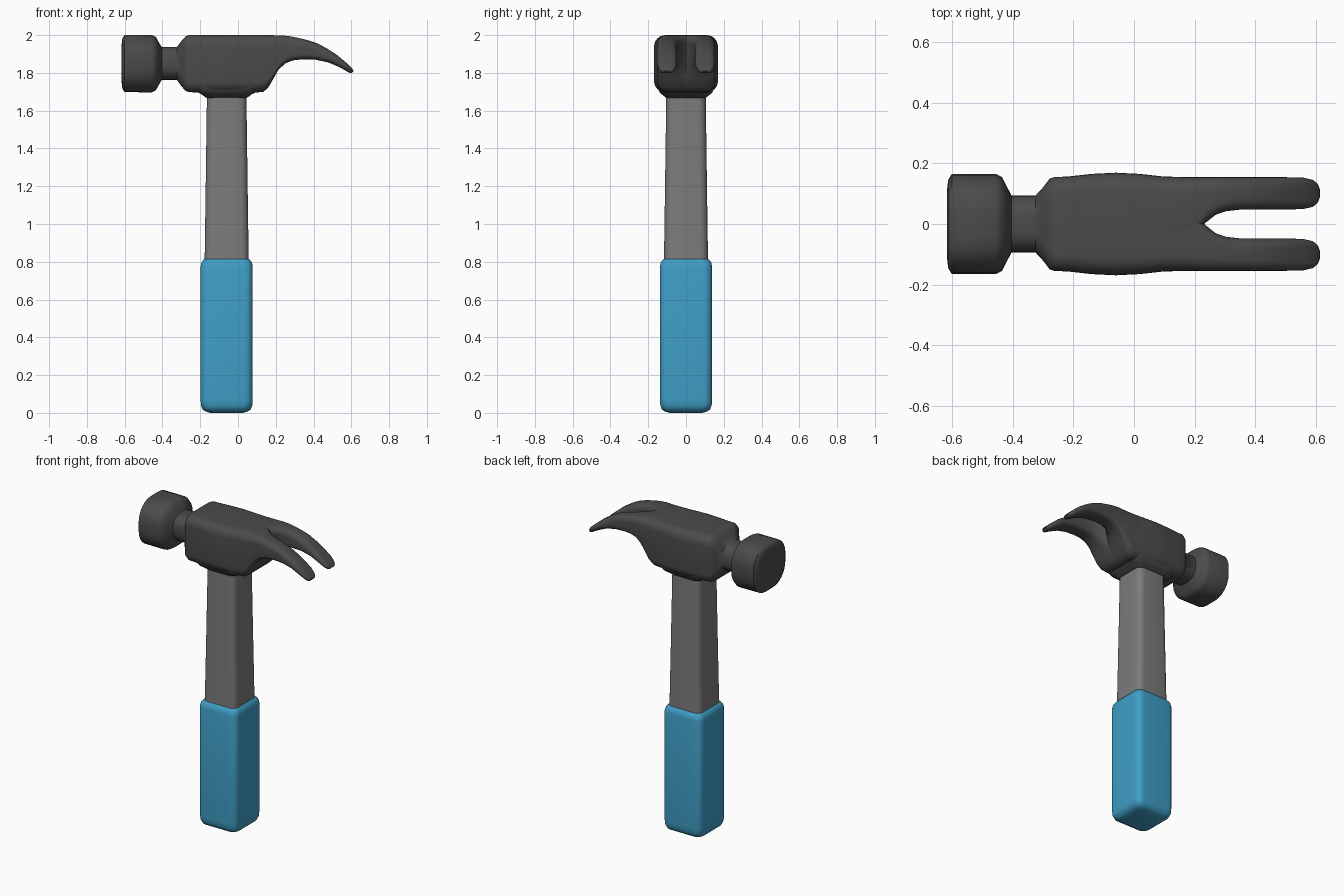
import bpy, bmesh, math
from mathutils import Vector as V


def material(name, rgb):
    m = bpy.data.materials.new(name)
    m.diffuse_color = (*rgb, 1)
    return m


def ring(c, u, v, r, n=6):
    """Rounded rectangle around c with half-axes u and v and corner radius r."""
    a, b = u.length, v.length
    un, vn = u.normalized(), v.normalized()
    ra, rb = min(r, a * 0.98), min(r, b * 0.98)
    pts = []
    for k, (su, sv) in enumerate([(1, 1), (-1, 1), (-1, -1), (1, -1)]):
        for i in range(n + 1):
            t = (k + i / n) * math.pi / 2
            pts.append(c + un * (su * (a - ra) + ra * math.cos(t))
                       + vn * (sv * (b - rb) + rb * math.sin(t)))
    return pts


def loft(name, rings, mat, mirror=False):
    """Skin a series of rings and cap both ends."""
    bm = bmesh.new()
    loops = [[bm.verts.new(p) for p in r] for r in rings]
    n = len(loops[0])
    for a, b in zip(loops, loops[1:]):
        for i in range(n):
            bm.faces.new((a[i], a[(i + 1) % n], b[(i + 1) % n], b[i]))
    bm.faces.new(loops[0])
    bm.faces.new(loops[-1])
    bmesh.ops.recalc_face_normals(bm, faces=bm.faces)
    me = bpy.data.meshes.new(name)
    bm.to_mesh(me)
    bm.free()
    me.materials.append(mat)
    ob = bpy.data.objects.new(name, me)
    bpy.context.collection.objects.link(ob)
    bpy.ops.object.select_all(action='DESELECT')
    ob.select_set(True)
    bpy.context.view_layer.objects.active = ob
    bpy.ops.object.shade_smooth_by_angle(angle=math.radians(55))
    if mirror:
        m = ob.modifiers.new("mirror", 'MIRROR')
        m.use_axis = (False, True, False)
        m.use_mirror_merge = False
    return ob


def upright(name, rows, mat):
    """Rows of (z, half x, half y, corner radius) about the handle axis."""
    return loft(name, [ring(V((-0.06, 0, z)), V((hx, 0, 0)), V((0, hy, 0)), r)
                       for z, hx, hy, r in rows], mat)


blue = material("blue", (0.05, 0.34, 0.56))
grey = material("grey", (0.2, 0.2, 0.2))
dark = material("dark_grey", (0.07, 0.07, 0.07))

# Grip
upright("grip", [(0.0, 0.085, 0.085, 0.035), (0.006, 0.108, 0.108, 0.04),
                 (0.017, 0.127, 0.127, 0.043), (0.04, 0.136, 0.136, 0.043),
                 (0.07, 0.138, 0.138, 0.043), (0.775, 0.138, 0.138, 0.043),
                 (0.795, 0.134, 0.134, 0.043), (0.812, 0.122, 0.122, 0.04),
                 (0.818, 0.11, 0.11, 0.038)], blue)

# Handle shaft
upright("handle_shaft", [(0.78, 0.117, 0.117, 0.04), (1.2, 0.111, 0.111, 0.04),
                         (1.72, 0.104, 0.104, 0.04)], grey)

# Collar where the shaft enters the head
upright("head_collar", [(1.668, 0.106, 0.104, 0.04), (1.675, 0.118, 0.114, 0.045),
                        (1.688, 0.135, 0.13, 0.05), (1.697, 0.155, 0.14, 0.055),
                        (1.73, 0.18, 0.155, 0.06), (1.8, 0.18, 0.157, 0.06)], dark)

# Striking face, neck and body: x, bottom z, top z, half y, corner radius
head = [(-0.616, 1.75, 1.95, 0.11, 0.08), (-0.612, 1.715, 1.985, 0.145, 0.11),
        (-0.60, 1.698, 2.0, 0.165, 0.125), (-0.455, 1.697, 2.0, 0.165, 0.125),
        (-0.435, 1.707, 1.99, 0.155, 0.12), (-0.42, 1.735, 1.963, 0.125, 0.095),
        (-0.403, 1.763, 1.937, 0.094, 0.075), (-0.324, 1.763, 1.937, 0.094, 0.07),
        (-0.30, 1.73, 1.968, 0.12, 0.065), (-0.278, 1.705, 1.993, 0.149, 0.06),
        (-0.26, 1.698, 2.0, 0.155, 0.057), (-0.22, 1.697, 2.0, 0.156, 0.057),
        (-0.14, 1.697, 2.0, 0.165, 0.06), (-0.06, 1.697, 2.0, 0.169, 0.06),
        (0.02, 1.697, 2.0, 0.165, 0.06), (0.11, 1.697, 2.0, 0.155, 0.055)]
loft("hammer_head", [ring(V((x, 0, (b + t) / 2)), V((0, 0, (t - b) / 2)),
                          V((0, hy, 0)), r) for x, b, t, hy, r in head], dark)

# Claws: bottom x, bottom z, top x, top z, inner y, outer y, corner radius
claw = [(0.08, 1.698, 0.08, 2.0, -0.10, 0.157, 0.055),
        (0.135, 1.70, 0.15, 2.0, -0.09, 0.155, 0.055),
        (0.16, 1.722, 0.20, 1.999, -0.05, 0.154, 0.05),
        (0.188, 1.77, 0.24, 1.998, 0.0, 0.154, 0.045),
        (0.213, 1.815, 0.28, 1.993, 0.029, 0.154, 0.042),
        (0.25, 1.85, 0.32, 1.985, 0.042, 0.154, 0.04),
        (0.29, 1.866, 0.37, 1.973, 0.047, 0.154, 0.038),
        (0.34, 1.872, 0.42, 1.956, 0.048, 0.154, 0.036),
        (0.41, 1.87, 0.47, 1.93, 0.048, 0.154, 0.034),
        (0.48, 1.855, 0.525, 1.894, 0.048, 0.154, 0.03),
        (0.54, 1.829, 0.572, 1.855, 0.049, 0.153, 0.025),
        (0.575, 1.809, 0.597, 1.832, 0.056, 0.146, 0.02),
        (0.592, 1.799, 0.608, 1.818, 0.067, 0.135, 0.015),
        (0.601, 1.799, 0.612, 1.809, 0.08, 0.122, 0.01)]
loft("claws", [ring(V(((bx + tx) / 2, (yi + yo) / 2, (bz + tz) / 2)),
                    V(((tx - bx) / 2, 0, (tz - bz) / 2)),
                    V((0, (yo - yi) / 2, 0)), r)
               for bx, bz, tx, tz, yi, yo, r in claw], dark, mirror=True)
